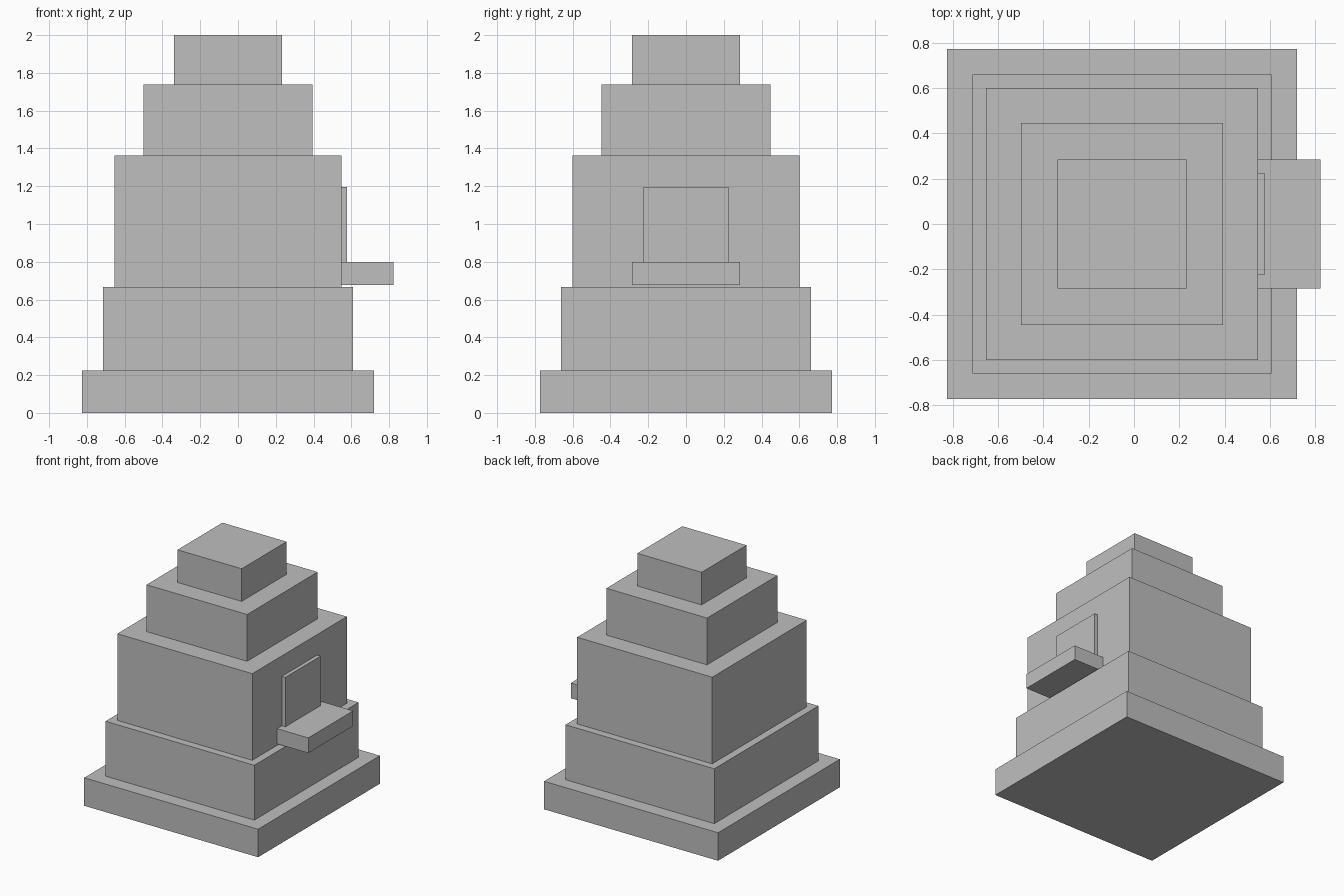
import bpy

if "Cube" in bpy.data.objects:
    bpy.data.objects.remove(bpy.data.objects["Cube"])

stone = bpy.data.materials.new("light_grey")
stone.diffuse_color = (0.52, 0.52, 0.52, 1)
stone.use_nodes = True
stone.node_tree.nodes["Principled BSDF"].inputs["Base Color"].default_value = stone.diffuse_color


def box(name, x0, x1, half_y, z0, z1):
    """Box spanning x0..x1, -half_y..half_y, z0..z1."""
    bpy.ops.mesh.primitive_cube_add(size=1, location=((x0 + x1) / 2, 0, (z0 + z1) / 2))
    ob = bpy.context.object
    ob.name = name
    ob.scale = (x1 - x0, 2 * half_y, z1 - z0)
    bpy.ops.object.transform_apply(location=False, rotation=False, scale=True)
    ob.data.materials.append(stone)
    return ob


# Stacked square tiers: name, half width, top height
CENTRE_X = -0.053
tiers = [
    ("base_tier", 0.773, 0.225),
    ("lower_tier", 0.661, 0.666),
    ("main_tier", 0.600, 1.362),
    ("upper_tier", 0.447, 1.738),
    ("top_tier", 0.285, 2.0),
]
z = 0
for name, half, top in tiers:
    box(name, CENTRE_X - half, CENTRE_X + half, half, z, top)
    z = top

# Door panel and the ledge below it, on the right side of the main tier
wall_x = CENTRE_X + 0.600
box("door_panel", wall_x, 0.578, 0.224, 0.80, 1.197)
box("door_ledge", wall_x, 0.824, 0.285, 0.678, 0.80)
